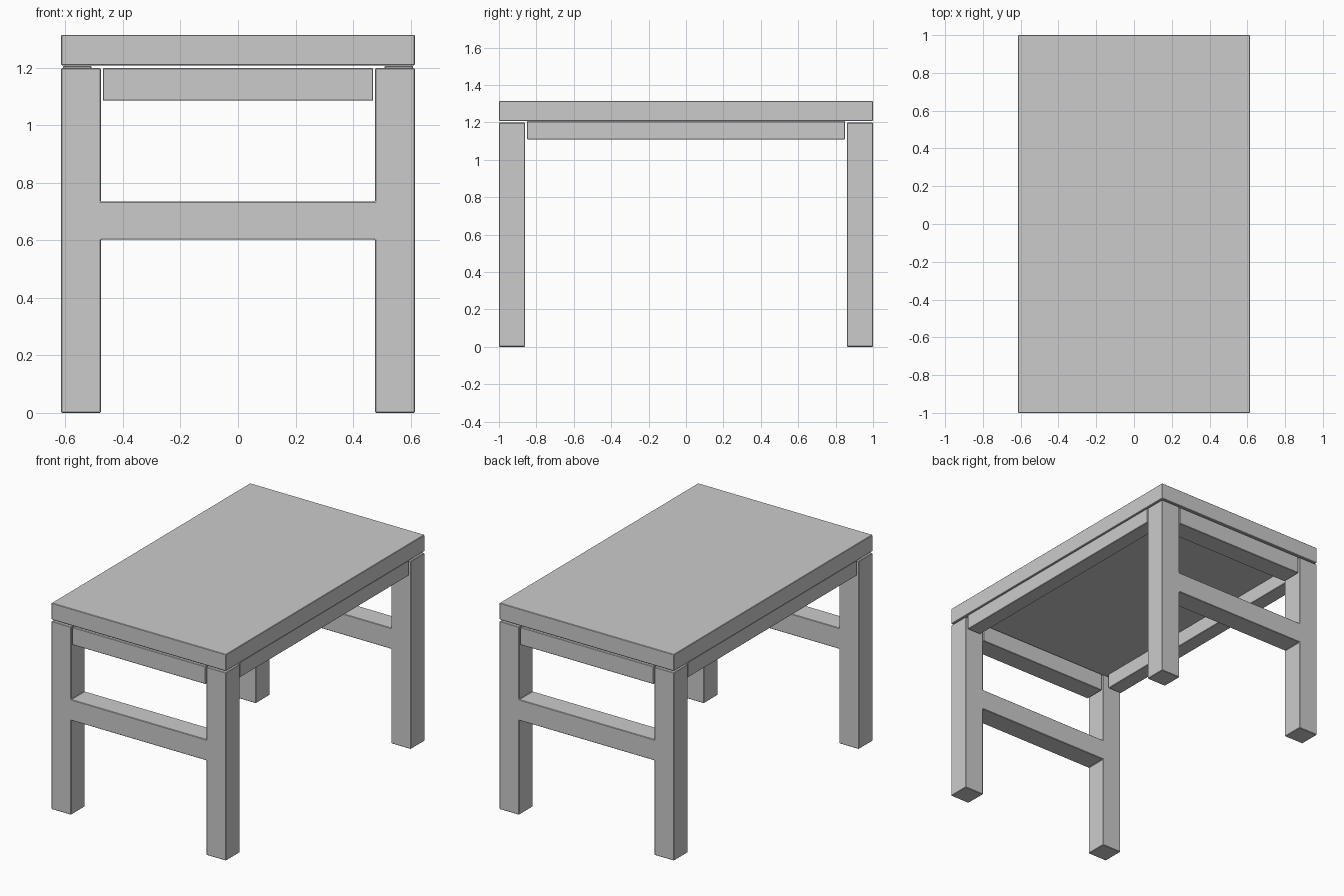
import bpy, bmesh

if "Cube" in bpy.data.objects:
    bpy.data.objects.remove(bpy.data.objects["Cube"])


def finish(bm, name):
    bmesh.ops.recalc_face_normals(bm, faces=bm.faces[:])
    mesh = bpy.data.meshes.new(name)
    bm.to_mesh(mesh)
    bm.free()
    obj = bpy.data.objects.new(name, mesh)
    bpy.context.collection.objects.link(obj)
    # Slightly eased edges
    bevel = obj.modifiers.new("eased_edges", 'BEVEL')
    bevel.width = 0.003
    bevel.segments = 1
    return obj


def box(name, x, y, z):
    bm = bmesh.new()
    bmesh.ops.create_cube(bm, size=1)
    for v in bm.verts:
        v.co = [a + (b - a) * (c + 0.5) for (a, b), c in zip((x, y, z), v.co)]
    return finish(bm, name)


def leg_frame(name, y0, y1):
    # H-shaped outline: two legs joined by a stretcher
    half = [(0.477, 0.602), (0.477, 0), (0.615, 0),
            (0.615, 1.198), (0.477, 1.198), (0.477, 0.735)]
    outline = half + [(-x, z) for x, z in reversed(half)]
    bm = bmesh.new()
    face = bm.faces.new([bm.verts.new((x, y0, z)) for x, z in outline])
    ext = bmesh.ops.extrude_face_region(bm, geom=[face])
    moved = [g for g in ext["geom"] if isinstance(g, bmesh.types.BMVert)]
    bmesh.ops.translate(bm, verts=moved, vec=(0, y1 - y0, 0))
    return finish(bm, name)


# Tabletop slab
box("tabletop", (-0.615, 0.615), (-1, 1), (1.208, 1.314))

# End frames and end aprons
for side, s in (("front", -1), ("back", 1)):
    leg_frame(side + "_leg_frame", *sorted((s * 0.861, s * 1.0)))
    box(side + "_apron", (-0.47, 0.47), sorted((s * 0.865, s * 0.998)), (1.085, 1.198))

# Long side aprons
for side, s in (("left", -1), ("right", 1)):
    box(side + "_apron", sorted((s * 0.51, s * 0.608)), (-0.85, 0.85), (1.108, 1.206))
